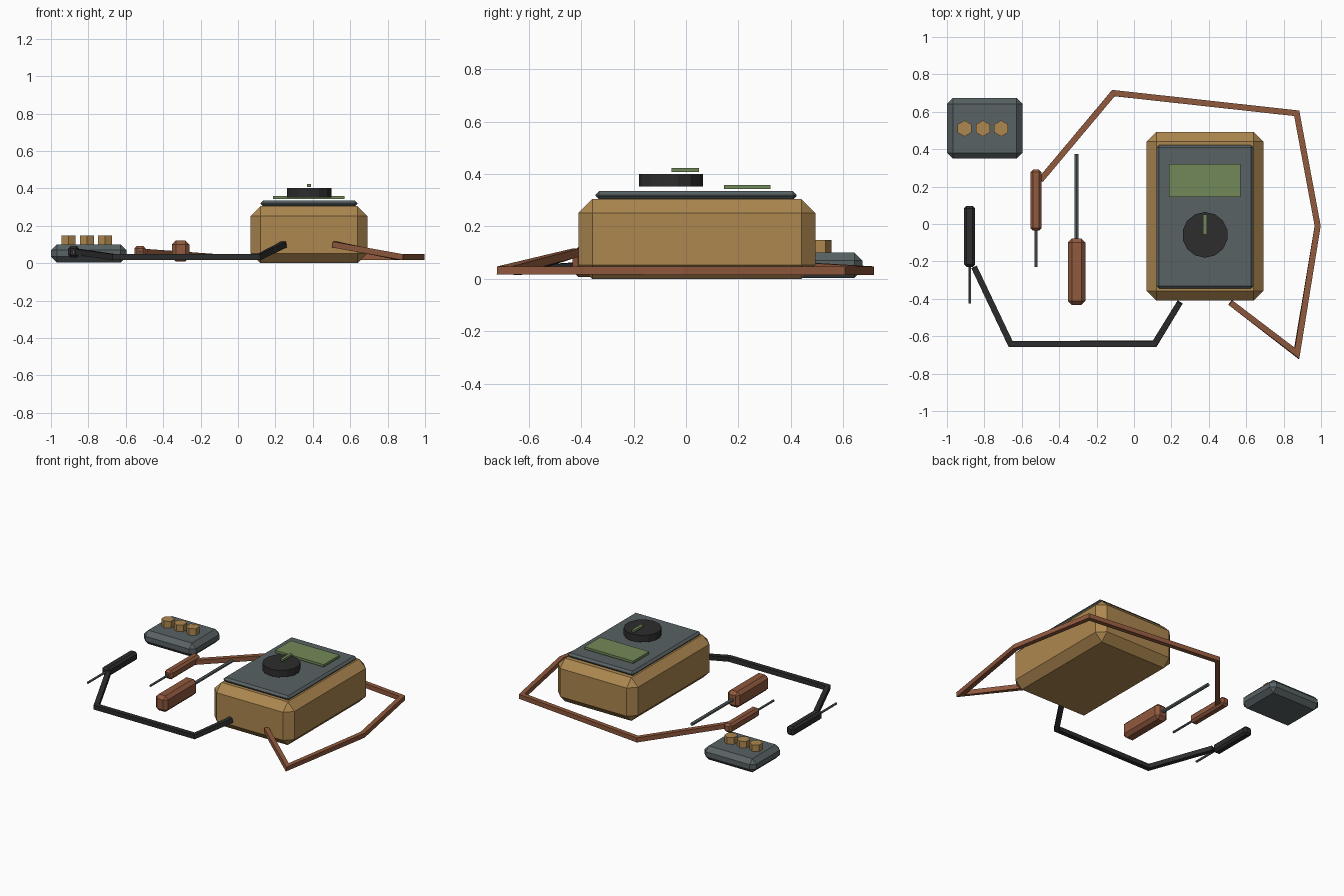
import bpy, bmesh, math
from mathutils import Vector

if "Cube" in bpy.data.objects:
    bpy.data.objects.remove(bpy.data.objects["Cube"])


def material(name, rgb):
    m = bpy.data.materials.new(name)
    m.diffuse_color = (*rgb, 1)
    m.use_nodes = True
    m.node_tree.nodes["Principled BSDF"].inputs["Base Color"].default_value = m.diffuse_color
    return m


GOLD = material("mustard", (0.42, 0.245, 0.08))
SLATE = material("slate grey", (0.098, 0.122, 0.127))
GREEN = material("screen green", (0.17, 0.25, 0.10))
RED = material("rust red", (0.28, 0.10, 0.048))
BLACK = material("black", (0.026, 0.026, 0.027))


def finish(name, bm, mat):
    bmesh.ops.recalc_face_normals(bm, faces=bm.faces)
    me = bpy.data.meshes.new(name)
    bm.to_mesh(me)
    bm.free()
    me.materials.append(mat)
    ob = bpy.data.objects.new(name, me)
    bpy.context.collection.objects.link(ob)
    return ob


def box(name, lo, hi, mat, bevel=0):
    """Box between two corners with optional chamfered edges."""
    lo, hi = Vector(lo), Vector(hi)
    bm = bmesh.new()
    bmesh.ops.create_cube(bm, size=1)
    for v in bm.verts:
        v.co = Vector(a * b for a, b in zip(v.co, hi - lo)) + (lo + hi) / 2
    if bevel:
        bmesh.ops.bevel(bm, geom=bm.edges[:], offset=bevel, segments=1,
                        affect='EDGES', profile=0.5)
    return finish(name, bm, mat)


def rod(name, a, b, r, sides, mat):
    """Prism from point a to point b."""
    a, b = Vector(a), Vector(b)
    bm = bmesh.new()
    bmesh.ops.create_cone(bm, cap_ends=True, segments=sides, radius1=r,
                          radius2=r, depth=(b - a).length)
    if abs((b - a).z) < 1e-6:
        q = (b - a).to_track_quat('Z', 'Y')
        bmesh.ops.transform(bm, matrix=q.to_matrix().to_4x4(), verts=bm.verts)
    bmesh.ops.translate(bm, vec=(a + b) / 2, verts=bm.verts)
    return finish(name, bm, mat)


def cable(name, pts, h, mat):
    """Square cable swept along points with mitred corners."""
    pts = [Vector(p) for p in pts]
    bm = bmesh.new()
    rings = []
    for i, p in enumerate(pts):
        d = [(pts[j + 1] - pts[j]).normalized()
             for j in (i - 1, i) if 0 <= j < len(pts) - 1]
        t = sum(d, Vector()).normalized()
        side = Vector((-t.y, t.x, 0)).normalized()
        up = t.cross(side)
        k = h / max(0.5, t.dot(d[0]))
        rings.append([bm.verts.new(p + side * sx * k + up * sz * h)
                      for sx, sz in ((1, 1), (1, -1), (-1, -1), (-1, 1))])
    for r, s in zip(rings, rings[1:]):
        for k in range(4):
            bm.faces.new((r[k], r[(k + 1) % 4], s[(k + 1) % 4], s[k]))
    bm.faces.new(rings[0])
    bm.faces.new(rings[-1])
    return finish(name, bm, mat)


# Meter
box("meter_body", (0.067, -0.41, 0), (0.692, 0.493, 0.305), GOLD, 0.053)
box("face_plate", (0.12, -0.345, 0.303), (0.639, 0.422, 0.335), SLATE, 0.014)
box("screen", (0.188, 0.144, 0.342), (0.57, 0.322, 0.359), GREEN)
rod("dial", (0.38, -0.058, 0.352), (0.38, -0.058, 0.401), 0.122, 14, BLACK)
box("dial_pointer", (0.37, -0.055, 0.408), (0.39, 0.05, 0.423), GREEN)

# Test leads
cable("black_lead", [(0.245, -0.42, 0.1), (0.11, -0.641, 0.032),
                     (-0.66, -0.641, 0.032), (-0.855, -0.23, 0.06)], 0.016, BLACK)
cable("red_lead", [(0.515, -0.42, 0.1), (0.87, -0.692, 0.032), (0.982, -0.01, 0.032),
                   (0.87, 0.592, 0.032), (-0.11, 0.7, 0.032), (-0.5, 0.235, 0.06)],
      0.016, RED)

# Probes
for col, x, y, mat in (("black", -0.879, -0.23, BLACK), ("red", -0.524, -0.036, RED)):
    box(col + "_probe_handle", (x - 0.03, y, 0.03), (x + 0.03, y + 0.327, 0.092), mat, 0.014)
    rod(col + "_probe_tip", (x, y + 0.01, 0.06), (x, y - 0.195, 0.06), 0.008, 6, SLATE)

# Screwdriver
box("screwdriver_handle", (-0.354, -0.433, 0.008), (-0.26, -0.077, 0.122), RED, 0.022)
rod("screwdriver_shaft", (-0.307, -0.09, 0.065), (-0.307, 0.374, 0.065), 0.012, 6, SLATE)

# Small terminal box with three hexagonal knobs
box("terminal_box", (-1.0, 0.349, 0.004), (-0.596, 0.673, 0.101), SLATE, 0.031)
for i in range(3):
    x = -0.906 + i * 0.098
    rod(f"terminal_knob_{i + 1}", (x, 0.511, 0.095), (x, 0.511, 0.148), 0.043, 6, GOLD)
